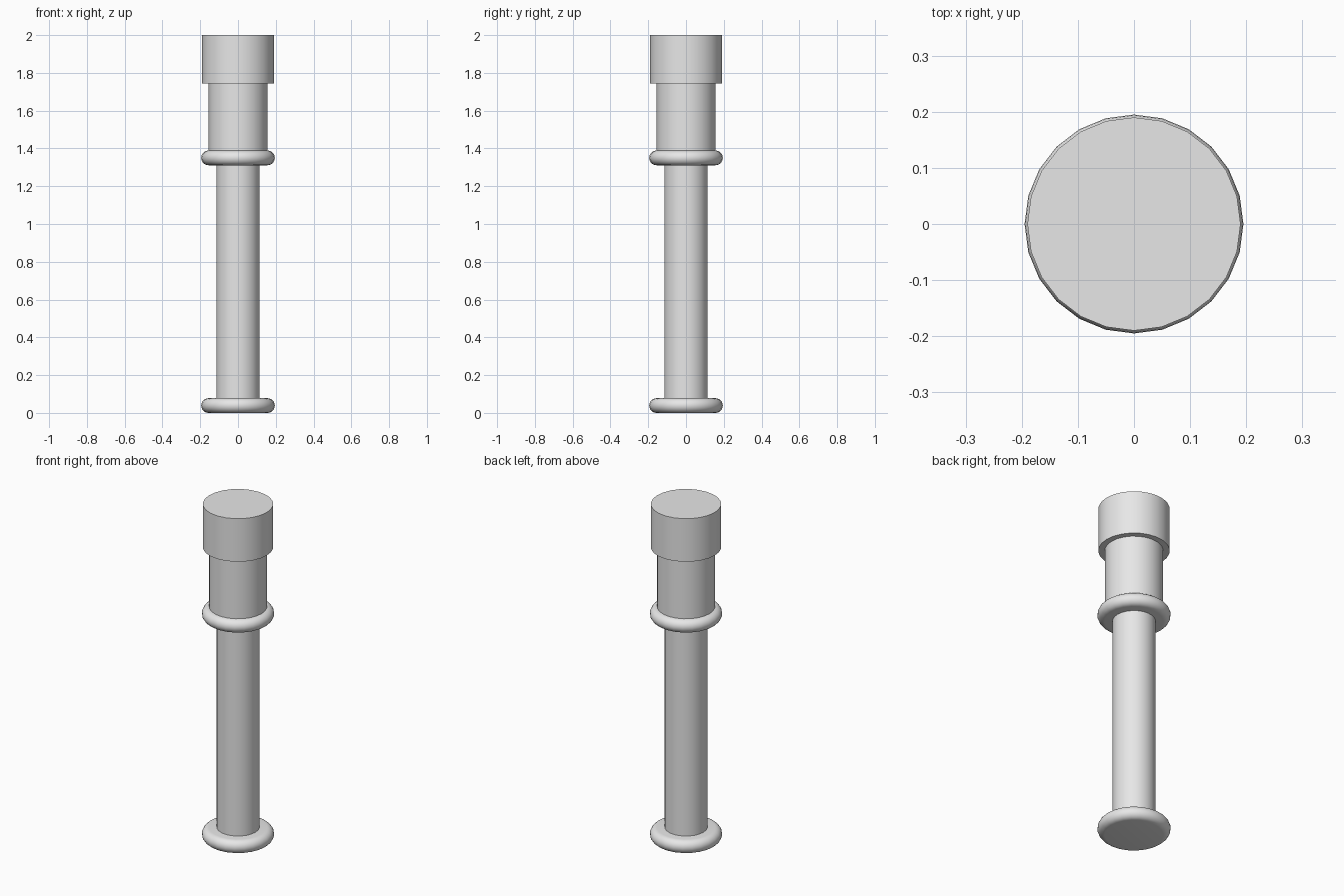
import bpy
import bmesh
import math

cube = bpy.data.objects.get("Cube")
if cube:
    bpy.data.objects.remove(cube, do_unlink=True)

SIDES = 24

grey = bpy.data.materials.new("plain grey")
grey.use_nodes = True
colour = (0.8, 0.8, 0.8, 1)
grey.diffuse_color = colour
grey.node_tree.nodes["Principled BSDF"].inputs["Base Color"].default_value = colour


def lathe(name, profile):
    """Turn (radius, height) points, bottom to top, into a capped solid."""
    bm = bmesh.new()
    rings = []
    for r, z in profile:
        angles = [2 * math.pi * i / SIDES for i in range(SIDES)]
        rings.append([bm.verts.new((r * math.cos(a), r * math.sin(a), z)) for a in angles])
    for low, high in zip(rings, rings[1:]):
        for i in range(SIDES):
            j = (i + 1) % SIDES
            bm.faces.new((low[i], low[j], high[j], high[i]))
    bm.faces.new(rings[0][::-1])
    bm.faces.new(rings[-1])
    mesh = bpy.data.meshes.new(name)
    bm.to_mesh(mesh)
    bm.free()
    mesh.materials.append(grey)
    obj = bpy.data.objects.new(name, mesh)
    bpy.context.collection.objects.link(obj)
    bpy.ops.object.select_all(action="DESELECT")
    obj.select_set(True)
    bpy.context.view_layer.objects.active = obj
    bpy.ops.object.shade_smooth_by_angle(angle=math.radians(35))
    return obj


def column(name, radius, bottom, top):
    return lathe(name, [(radius, bottom), (radius, top)])


def round_collar(name, centre, radius=0.156, tube=0.039, steps=12):
    """Disc with a half-round rim."""
    turns = [math.pi * (i / steps - 0.5) for i in range(steps + 1)]
    return lathe(name, [(radius + tube * math.cos(a), centre + tube * math.sin(a)) for a in turns])


# Foot and shaft
round_collar("base_collar", 0.039)
column("shaft", 0.115, 0.05, 1.34)

# Upper collar, neck and cap
round_collar("upper_collar", 1.35)
column("neck", 0.156, 1.35, 1.76)
column("cap", 0.19, 1.744, 2.0)
